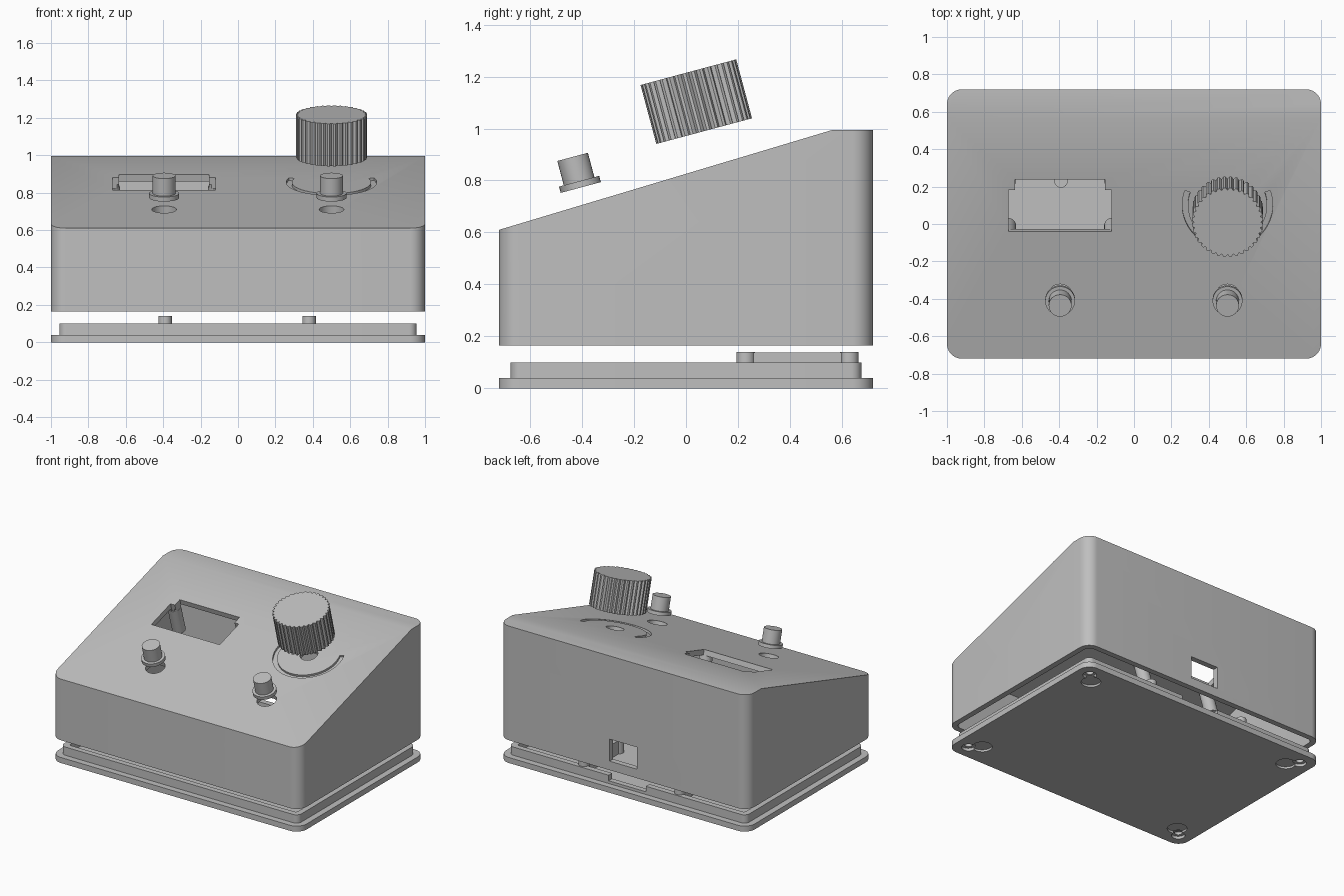
import bpy, bmesh
from math import sin, cos, pi, radians, atan2
from mathutils import Matrix, Vector

if "Cube" in bpy.data.objects:
    bpy.data.objects.remove(bpy.data.objects["Cube"])

grey = bpy.data.materials.new("plain grey plastic")
grey.use_nodes = True
COLOUR = (0.52, 0.52, 0.52, 1)
grey.diffuse_color = COLOUR
grey.node_tree.nodes["Principled BSDF"].inputs["Base Color"].default_value = COLOUR

FRONT, TOP, RIDGE = 0.61, 0.995, 0.565
SLOPE = (TOP - FRONT) / (RIDGE + 0.72)
TILT = atan2(SLOPE, 1)


def finish(name, bm, pose=Matrix()):
    bmesh.ops.transform(bm, matrix=pose, verts=bm.verts)
    bmesh.ops.recalc_face_normals(bm, faces=bm.faces)
    mesh = bpy.data.meshes.new(name)
    bm.to_mesh(mesh)
    bm.free()
    mesh.materials.append(grey)
    obj = bpy.data.objects.new(name, mesh)
    bpy.context.collection.objects.link(obj)
    return obj


def extrude(pts, z0, z1):
    bm = bmesh.new()
    face = bm.faces.new([bm.verts.new((x, y, z0)) for x, y in pts])
    new = bmesh.ops.extrude_face_region(bm, geom=[face])["geom"]
    bmesh.ops.translate(bm, vec=(0, 0, z1 - z0),
                        verts=[v for v in new if isinstance(v, bmesh.types.BMVert)])
    return bm


def prism(name, pts, z0, z1, pose=Matrix()):
    return finish(name, extrude(pts, z0, z1), pose)


def circle(r, x=0, y=0, n=32):
    return [(x + r * cos(2 * pi * i / n), y + r * sin(2 * pi * i / n)) for i in range(n)]


def rect(x0, x1, y0, y1):
    return [(x0, y0), (x1, y0), (x1, y1), (x0, y1)]


def rounded(w, d, r, n=10):
    pts = []
    for k, (sx, sy) in enumerate([(1, 1), (-1, 1), (-1, -1), (1, -1)]):
        for i in range(n + 1):
            a = (k + i / n) * pi / 2
            pts.append((sx * (w - r) + r * cos(a), sy * (d - r) + r * sin(a)))
    return pts


def select(obj):
    bpy.ops.object.select_all(action="DESELECT")
    obj.select_set(True)
    bpy.context.view_layer.objects.active = obj


def boolean(obj, tools, operation="DIFFERENCE"):
    for tool in tools:
        mod = obj.modifiers.new("cut", "BOOLEAN")
        mod.operation, mod.object, mod.solver = operation, tool, "EXACT"
        select(obj)
        bpy.ops.object.modifier_apply(modifier=mod.name)
        bpy.data.objects.remove(tool)


def on_slope(x, y):
    return Matrix.Translation((x, y, FRONT + SLOPE * (y + 0.72))) @ Matrix.Rotation(TILT, 4, "X")


def wedge(name, inset, z0):
    """Rounded box with its top sliced by the sloping panel."""
    bm = extrude(rounded(1 - inset, 0.72 - inset, 0.08 - inset), z0, TOP - inset)
    bmesh.ops.bisect_plane(bm, geom=bm.verts[:] + bm.edges[:] + bm.faces[:],
                           plane_co=(0, -0.72, FRONT - inset),
                           plane_no=Vector((0, -SLOPE, 1)), clear_outer=True)
    bmesh.ops.holes_fill(bm, edges=[e for e in bm.edges if e.is_boundary])
    return finish(name, bm)


# Hollow housing with sloping control panel
WALL = 0.04
housing = wedge("housing", 0, 0.165)
boolean(housing, [wedge("cavity", WALL, 0.1)])

# Display posts behind the panel, then the panel openings
screen = on_slope(-0.395, 0.1)
posts = [prism("post", circle(0.045, sx * 0.28, y), -0.25, -0.02, screen)
         for sx in (-1, 1) for y in (0.12, -0.19)]
boolean(housing, posts, "UNION")
opening = [(-0.275, -0.145), (0.275, -0.145), (0.275, 0.085), (0.24, 0.085),
           (0.24, 0.145), (-0.24, 0.145), (-0.24, 0.085), (-0.275, 0.085)]
cutters = [prism("screen_cut", opening, -0.06, 0.1, screen)]

BUTTONS = (-0.395, 0.5)
for x in BUTTONS:
    cutters.append(prism("button_cut", circle(0.066), -0.1, 0.1, on_slope(x, -0.385)))
dial = on_slope(0.5, 0.1)
cutters.append(prism("shaft_cut", circle(0.06), -0.1, 0.1, dial))

# Curved dial groove around the shaft hole
sweep = [radians(160 + 220 * i / 40) for i in range(41)]
arc = [(0.242 * cos(a), 0.242 * sin(a)) for a in sweep]
arc += [(0.212 * cos(a), 0.212 * sin(a)) for a in reversed(sweep)]
cutters.append(prism("groove_cut", arc, -0.015, 0.1, dial))

# Cable port in the back wall
cutters.append(prism("port_cut", rect(-0.11, 0.11, 0.6, 0.8), 0.23, 0.39))
boolean(housing, cutters)

# Base plate with screw holes and foot recesses underneath
base = prism("base_plate", rounded(1, 0.72, 0.08), 0, 0.04)
cutters = []
for sx in (-1, 1):
    for sy in (-1, 1):
        cutters.append(prism("foot_cut", circle(0.065, sx * 0.835, sy * 0.555), -0.1, 0.015))
        cutters.append(prism("head_cut", circle(0.045, sx * 0.9, sy * 0.62), -0.1, 0.02))
        cutters.append(prism("screw_cut", circle(0.025, sx * 0.9, sy * 0.62), -0.1, 0.1))
boolean(base, cutters)

# Locating lip with a gap for the cable port
lip = prism("base_lip", rounded(0.955, 0.675, 0.04), 0.04, 0.1)
boolean(lip, [prism("lip_cut", rounded(0.915, 0.635, 0.02), 0, 0.2),
              prism("gap_cut", rect(-0.15, 0.15, 0.6, 0.8), 0.06, 0.2)])

# Circuit board rails ending in round posts
rails = []
for side, x in (("right", -0.39), ("left", 0.38)):
    rail = prism(side + "_board_rail", rect(x - 0.02, x + 0.02, 0.23, 0.625), 0.04, 0.138)
    boolean(rail, [prism("end", circle(0.036, x, y), 0.04, 0.14) for y in (0.23, 0.628)],
            "UNION")
    rails.append(rail)

# Push buttons with flanges, floating above their holes
buttons = []
AXIS = Matrix.Rotation(radians(15), 4, "X")
for side, x in zip(("right", "left"), BUTTONS):
    pose = Matrix.Translation((x, -0.405, 0.773)) @ AXIS
    button = prism(side + "_button", circle(0.08), 0, 0.025, pose)
    boolean(button, [prism("stem", circle(0.061), 0.01, 0.122, pose)], "UNION")
    buttons.append(button)

# Fluted knob with a shaft bore
pose = Matrix.Translation((0.5, 0.07, 0.99)) @ AXIS
FLUTES, STEPS = 36, 6
profile = []
for i in range(FLUTES * STEPS):
    a = 2 * pi * i / (FLUTES * STEPS)
    r = 0.191 - 0.013 * max(0, cos(a * FLUTES))
    profile.append((r * cos(a), r * sin(a)))
knob = prism("knob", profile, 0, 0.235, pose)
boolean(knob, [prism("bore", circle(0.055), -0.1, 0.15, pose)])

for obj in [housing, base, lip, knob] + rails + buttons:
    select(obj)
    bpy.ops.object.shade_smooth_by_angle()
